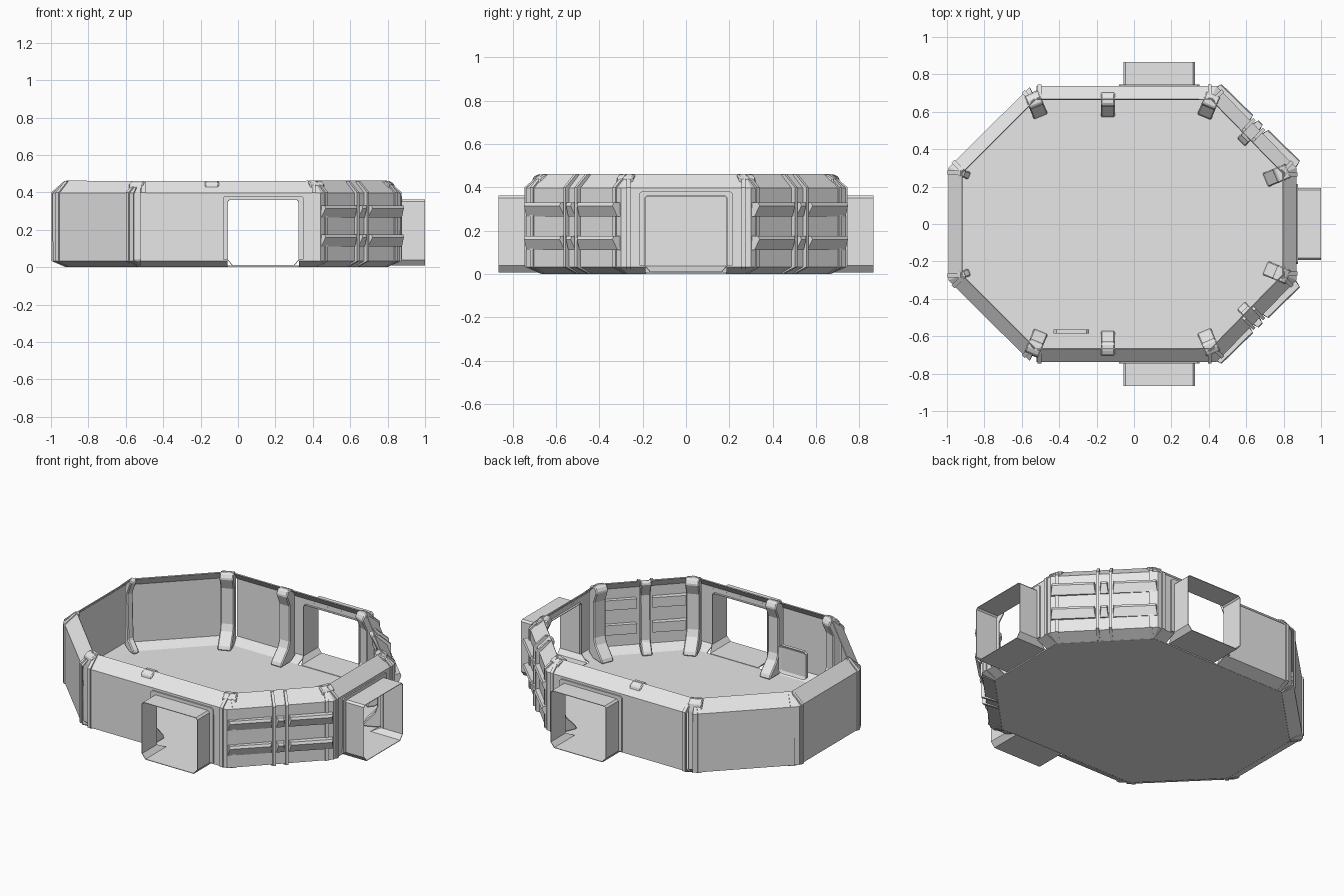
import bpy, bmesh, math
from mathutils import Vector

if "Cube" in bpy.data.objects:
    bpy.data.objects.remove(bpy.data.objects["Cube"])

grey = bpy.data.materials.new("light_grey")
grey.diffuse_color = (0.8, 0.8, 0.8, 1)
grey.use_nodes = True
grey.node_tree.nodes["Principled BSDF"].inputs["Base Color"].default_value = grey.diffuse_color

RIM = 0.07  # how far the wall leans in at top and bottom
WALL = [(RIM, 0.004), (0, 0.035), (0, 0.395), (RIM, 0.46)]
# plan corners: outer point and matching inner point (back half)
A, B, C = ((-.988, .30), (-.918, .272)), ((-.557, .73), (-.527, .665)), ((-.52, .735), (-.52, .665))
D, E = ((.44, .735), (.411, .665)), ((.865, .30), (.795, .271))


def finish(bm, name, thick=0):
    bmesh.ops.recalc_face_normals(bm, faces=bm.faces)
    me = bpy.data.meshes.new(name)
    bm.to_mesh(me)
    bm.free()
    me.materials.append(grey)
    ob = bpy.data.objects.new(name, me)
    bpy.context.collection.objects.link(ob)
    if thick:
        m = ob.modifiers.new("thickness", 'SOLIDIFY')
        m.thickness, m.offset = thick, 0
    return ob


def flip(corner, s):
    return tuple((p[0], p[1] * s) for p in corner)


def panel(bm, c0, c1, profile=WALL):
    # sheet of wall between two plan corners
    rows = []
    for o, i in (c0, c1):
        rows.append([bm.verts.new((o[0] + (i[0] - o[0]) * d / RIM,
                                   o[1] + (i[1] - o[1]) * d / RIM, z)) for d, z in profile])
    for k in range(len(profile) - 1):
        bm.faces.new((rows[0][k], rows[1][k], rows[1][k + 1], rows[0][k + 1]))


class Frame:
    # local axes of a wall: u along it, d inwards from its outer plane
    def __init__(self, x, y, deg, s=1):
        self.o = Vector((x, y * s, 0))
        a = math.radians(deg * s)
        self.n = Vector((math.cos(a), math.sin(a), 0))
        self.t = Vector((-self.n.y, self.n.x, 0))

    def at(self, u, d, z):
        return self.o + self.t * u + self.n * d + Vector((0, 0, z))


def prism(bm, f, profile, u0, u1, taper=0):
    # closed (d, z) profile extruded along the wall
    ends = []
    for u, sg in ((u0, 1), (u1, -1)):
        ends.append([bm.verts.new(f.at(u + sg * taper * max(0, -d), d, z)) for d, z in profile])
    n = len(profile)
    bm.faces.new(ends[0])
    bm.faces.new(ends[1][::-1])
    for k in range(n):
        j = (k + 1) % n
        bm.faces.new((ends[0][k], ends[0][j], ends[1][j], ends[1][k]))


def strip_profile(off):
    # band wrapped over the outside of the wall
    return [(RIM - off / 2, 0.001), (-off, .033), (-off, .40), (RIM - off, .462),
            (RIM, .455), (.002, .395), (.002, .037), (RIM, .004)]


# floor
bm = bmesh.new()
half = [A, B, C, D, E]
pts = [c[1] for c in half] + [flip(c, -1)[1] for c in reversed(half)]
bm.faces.new([bm.verts.new((x, y, 0.005)) for x, y in pts])
finish(bm, "floor", 0.008)

# walls, with openings left for the three doors
LINTEL = [(0, .36), (0, .395), (RIM, .46)]
bm = bmesh.new()
for s in (1, -1):
    a, b, c, d, e = [flip(k, s) for k in half]
    panel(bm, a, b)
    panel(bm, d, e)
    jambs = [((x, .735 * s), (x, .665 * s)) for x in (-.055, .325)]
    panel(bm, c, jambs[0])
    panel(bm, *jambs, LINTEL)
    panel(bm, jambs[1], d)
    panel(bm, e, ((.865, .187 * s), (.795, .187 * s)))
panel(bm, ((.865, .187), (.795, .187)), ((.865, -.187), (.795, -.187)), LINTEL)
panel(bm, A, flip(A, -1))
bmesh.ops.remove_doubles(bm, verts=bm.verts, dist=1e-4)
finish(bm, "walls", 0.006)

# door tunnels and their frames
SECTION = [(-.165, .01), (-.19, .04), (-.19, .35), (-.18, .36), (.18, .36), (.19, .35), (.19, .04), (.165, .01)]
doors = {"back_door": Frame(.135, .735, -90), "front_door": Frame(.135, .735, -90, -1),
         "right_door": Frame(.865, 0, 180)}
for name, f in doors.items():
    depth = .135 if name == "right_door" else .13
    bm = bmesh.new()
    out = [bm.verts.new(f.at(u, -depth, z)) for u, z in SECTION]
    inn = [bm.verts.new(f.at(u, RIM if z < .02 else .015, z)) for u, z in SECTION]
    for k in range(8):
        j = (k + 1) % 8
        bm.faces.new((out[k], out[j], inn[j], inn[k]))
    finish(bm, name + "_tunnel", 0.004)
    bm = bmesh.new()
    ring0 = [bm.verts.new(f.at(u, -.004, z)) for u, z in SECTION[1:7]]
    ring1 = [bm.verts.new(f.at(u * 1.13, -.004, z + (.022 if z > .1 else 0))) for u, z in SECTION[1:7]]
    for k in range(5):
        bm.faces.new((ring0[k], ring0[k + 1], ring1[k + 1], ring1[k]))
    finish(bm, name + "_frame", 0.014)

# inner ribs with sloping feet and caps hooked over the rim
RIB = [(.165, .01), (.155, .035), (.095, .10), (.08, .14), (.08, .36), (.11, .43), (.095, .46),
       (.06, .46), (.035, .447), (.025, .40), (.025, .035), (.07, .01)]
SMALL = [(.115, .01), (.11, .03), (.06, .08), (.05, .36), (.09, .445), (.08, .46), (.06, .457),
         (.02, .40), (.02, .035), (.07, .01)]
ribs = [("rear_corner_rib", -.56, .725, -67.5, RIB, .08), ("side_rib", -.14, .735, -90, RIB, .075),
        ("front_corner_rib", .437, .722, -112.5, RIB, .08), ("door_corner_rib", .853, .297, -157.5, RIB, .08),
        ("slat_wall_rib", .652, .517, -135, SMALL, .06), ("end_corner_rib", -.985, .30, -22.5, SMALL, .04)]
for s, side in ((1, "back"), (-1, "front")):
    for name, x, y, deg, prof, w in ribs:
        bm = bmesh.new()
        prism(bm, Frame(x, y, deg, s), prof, -w / 2, w / 2)
        ob = finish(bm, f"{name}_{side}")
        bv = ob.modifiers.new("soft_edges", 'BEVEL')
        bv.width, bv.segments = .006, 1

    # edge bands on the outside of each wall
    bm = bmesh.new()
    bands = [(-.505, .735, -90, .02), (.405, .735, -90, .02), (-.585, .702, -45, .022),
             (-.96, .328, -45, .022), (.468, .706, -135, .02), (.84, .326, -135, .02),
             (.865, .265, 180, .02), (-.988, .275, 0, .02)]
    for x, y, deg, w in bands:
        prism(bm, Frame(x, y, deg, s), strip_profile(.01), -w / 2, w / 2)
    finish(bm, f"edge_bands_{side}")

    # slatted corner wall: bars outside and inside, two upright fins
    f = Frame(.6525, .5175, -134.3, s)
    bm = bmesh.new()
    for z in (.265, .11):
        bar = [(.03, z + .066), (-.03, z + .066), (-.036, z + .05), (-.012, z), (.03, z + .005)]
        for u0, u1 in ((-.305, -.045), (-.028, .028), (.045, .305)):
            prism(bm, f, bar, u0, u1, .35)
    finish(bm, f"slats_{side}")
    bm = bmesh.new()
    for u in (-.037, .037):
        prism(bm, f, strip_profile(.024), u - .008, u + .008)
    finish(bm, f"upright_fins_{side}")

# wall screen inside the front wall
f = Frame(-.335, -.585, 90)
bm = bmesh.new()
plate = [(-.095, .09), (-.08, .075), (.08, .075), (.095, .09), (.095, .235), (.08, .25), (-.08, .25), (-.095, .235)]
face = bm.faces.new([bm.verts.new(f.at(u, .02, z)) for u, z in plate])
back = [bm.verts.new(f.at(u, 0, z)) for u, z in plate]
front = list(face.verts)
for k in range(8):
    j = (k + 1) % 8
    bm.faces.new((front[k], front[j], back[j], back[k]))
bm.faces.new(back[::-1])
bmesh.ops.recalc_face_normals(bm, faces=bm.faces)
bmesh.ops.inset_region(bm, faces=[face], thickness=.018, depth=-.008)
finish(bm, "screen")
